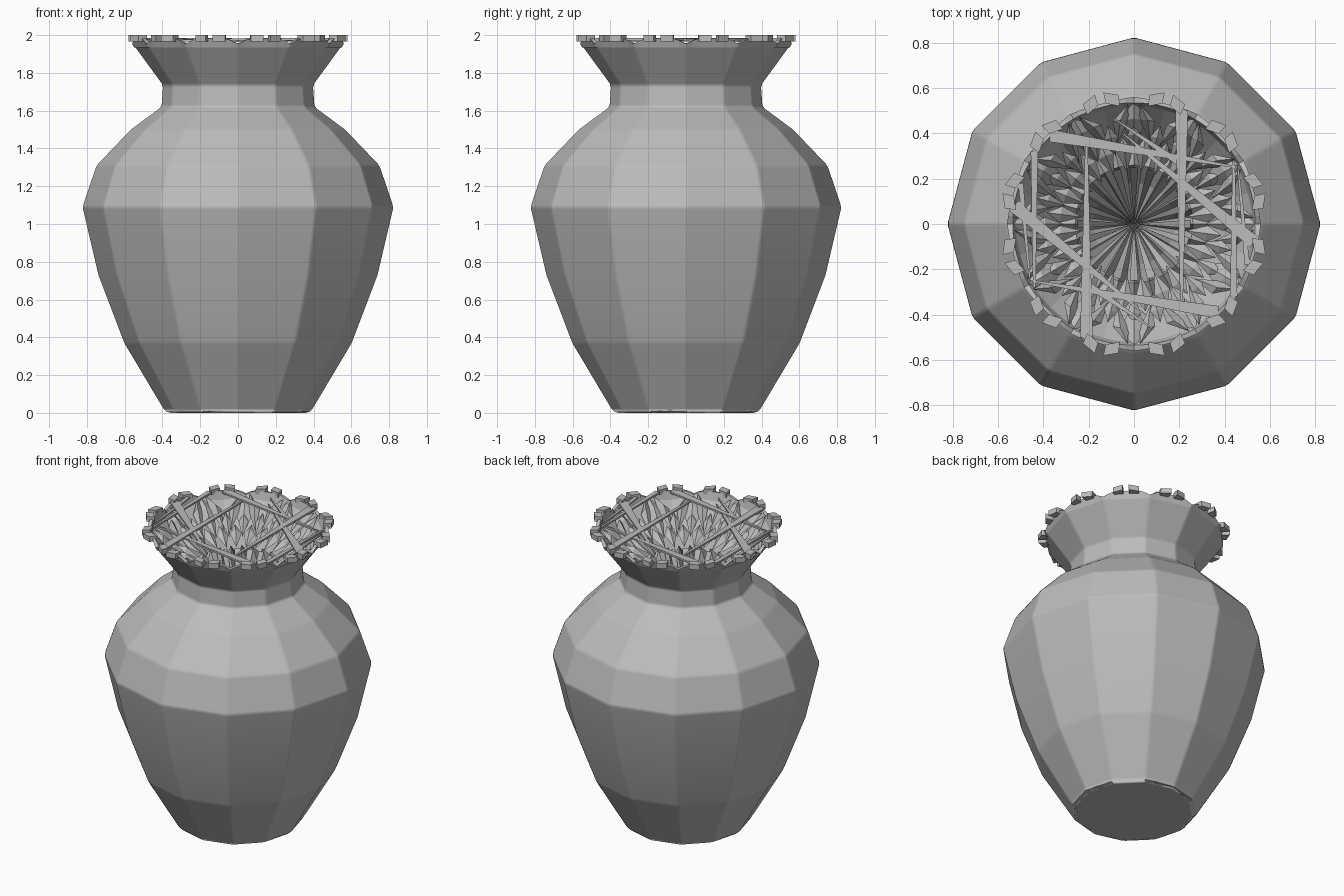
import bpy, math
from math import sin, cos, pi, radians
from mathutils import Vector, Matrix

if "Cube" in bpy.data.objects:
    bpy.data.objects.remove(bpy.data.objects["Cube"])

clay = bpy.data.materials.new("grey_clay")
clay.use_nodes = True
GREY = (0.5, 0.5, 0.5, 1)
clay.diffuse_color = GREY
clay.node_tree.nodes["Principled BSDF"].inputs["Base Color"].default_value = GREY


def add_mesh(name, verts, faces):
    mesh = bpy.data.meshes.new(name)
    mesh.from_pydata(verts, [], faces)
    mesh.materials.append(clay)
    obj = bpy.data.objects.new(name, mesh)
    bpy.context.collection.objects.link(obj)
    return obj


def polar(r, a, z):
    return Vector((r * cos(a), r * sin(a), z))


def rings(name, rows, n, cap=False):
    """Skin a list of functions angle -> (radius, height)."""
    verts = [polar(row(a)[0], a, row(a)[1]) for row in rows
             for a in (2 * pi * i / n for i in range(n))]
    faces = [(j * n + i, j * n + (i + 1) % n, (j + 1) * n + (i + 1) % n, (j + 1) * n + i)
             for j in range(len(rows) - 1) for i in range(n)]
    if cap:
        faces.append(tuple(reversed(range(n))))
    return add_mesh(name, verts, faces)


def ring(r, z):
    return lambda a: (r, z)


def facet(r, a):
    """Radius of a twelve-sided outline at angle a."""
    return r * cos(pi / 12) / cos(a % (pi / 6) - pi / 12)


def scatter(name, count, pieces):
    """Join (verts, faces) pieces, repeated around the axis."""
    verts, faces = [], []
    for k in range(count):
        turn = Matrix.Rotation(2 * pi * k / count, 3, 'Z')
        for pv, pf in pieces:
            base = len(verts)
            verts += [turn @ Vector(v) for v in pv]
            faces += [tuple(base + i for i in f) for f in pf]
    return add_mesh(name, verts, faces)


# Twelve-sided outer body, with softened facet edges
profile = [(.37, 0), (.392, .012), (.605, .37), (.742, .73), (.826, 1.09), (.752, 1.31),
           (.57, 1.50), (.408, 1.62), (.40, 1.735), (.55, 1.94)]
body = rings("vase_body", [ring(r, z) for r, z in profile], 12, cap=True)
for p in body.data.polygons:
    p.use_smooth = True
bevel = body.modifiers.new("soft_edges", 'BEVEL')
bevel.width = .018
bevel.segments = 1
bevel.limit_method = 'ANGLE'
bevel.angle_limit = radians(8)
bevel.harden_normals = True


# Scalloped lip, dipping at each corner of the body
def lip(a):
    return min(1, abs(sin(6 * a)) * 1.6)


rings("scalloped_rim", [
    lambda a: (facet(.55, a), 1.935),
    lambda a: (facet(.56, a) + .008 * lip(a), 1.953 + .03 * lip(a)),
    lambda a: (.535, 1.955 + .03 * lip(a)),
    lambda a: (.52, 1.93)], 96)

# Small tilted chips along the lip
QUADS = [(0, 1, 3, 2), (4, 6, 7, 5), (0, 4, 5, 1), (2, 3, 7, 6), (0, 2, 6, 4), (1, 5, 7, 3)]


def chip(angle, skew):
    pts = []
    for r in (.535, .585):
        for t in (-.055, .055):
            for z in (1.965, 2.0):
                pts.append(polar(r + skew * t, angle + t, z))
    return pts, QUADS


scatter("rim_chips", 12, [chip(radians(10), .2), chip(radians(20), -.2)])

# Inner wall and pleated throat
rings("inner_funnel", [ring(.53, 1.94), ring(.37, 1.74), ring(.33, 1.66)], 24)


def pleat(r, z, depth):
    return lambda a: (r, z - depth * (round(a * 24 / pi) % 2))


rings("pleated_throat", [ring(.33, 1.66), pleat(.26, 1.74, .1),
                         pleat(.18, 1.52, .12), pleat(.001, 1.2, 0)], 48)


# Leaf-shaped ridges lining the funnel
def leaf(angle, r_in, z_in, r_out, z_out, half, swing=0, lift=.04):
    rm, zm = r_in * .4 + r_out * .6, z_in * .4 + z_out * .6
    mid = angle + swing / 2
    pts = [polar(r_in, angle, z_in), polar(rm, mid - half / rm, zm),
           polar(r_out, angle + swing, z_out), polar(rm, mid + half / rm, zm),
           polar(rm, mid, zm + lift)]
    return pts, [(0, 1, 4), (1, 2, 4), (2, 3, 4), (3, 0, 4)]


step = pi / 12
scatter("outer_leaves", 12, [
    leaf(0, .34, 1.77, .545, 1.955, .06),
    leaf(step * .8, .36, 1.79, .53, 1.965, .035, -.16),
    leaf(step * 1.2, .36, 1.79, .53, 1.965, .035, .16)])
scatter("middle_leaves", 24, [leaf(step / 2, .23, 1.74, .39, 1.82, .036, 0, .03),
                              leaf(0, .31, 1.77, .45, 1.88, .03, 0, .03)])
# Flat spokes meeting in the throat
scatter("throat_spokes", 20, [([(.0, 0, 1.24), (.25, -.019, 1.72), (.25, .019, 1.72)],
                               [(0, 1, 2)])])


# Thin tapered slivers crossing the mouth, in opposite pairs
def sliver(start, end, w0, w1):
    a, b = Vector((*start, 1.985)), Vector((*end, 1.975))
    side = (b - a).cross(Vector((0, 0, 1))).normalized()
    top = [a + side * w0, b + side * w1, b - side * w1, a - side * w0]
    low = [p - Vector((0, 0, .012)) for p in top]
    return top + low, [(3, 2, 1, 0), (4, 5, 6, 7), (0, 1, 5, 4), (1, 2, 6, 5),
                       (2, 3, 7, 6), (3, 0, 4, 7)]


scatter("mouth_slivers", 2, [
    sliver((.21, .50), (.21, -.38), .028, .005),
    sliver((-.37, .39), (.46, .25), .028, .004),
    sliver((-.53, .08), (.05, -.40), .03, .003),
    sliver((-.44, .32), (-.44, -.28), .016, .006),
    sliver((-.50, .18), (-.46, -.24), .012, .004),
    sliver((-.08, .46), (.20, .27), .003, .015)])
